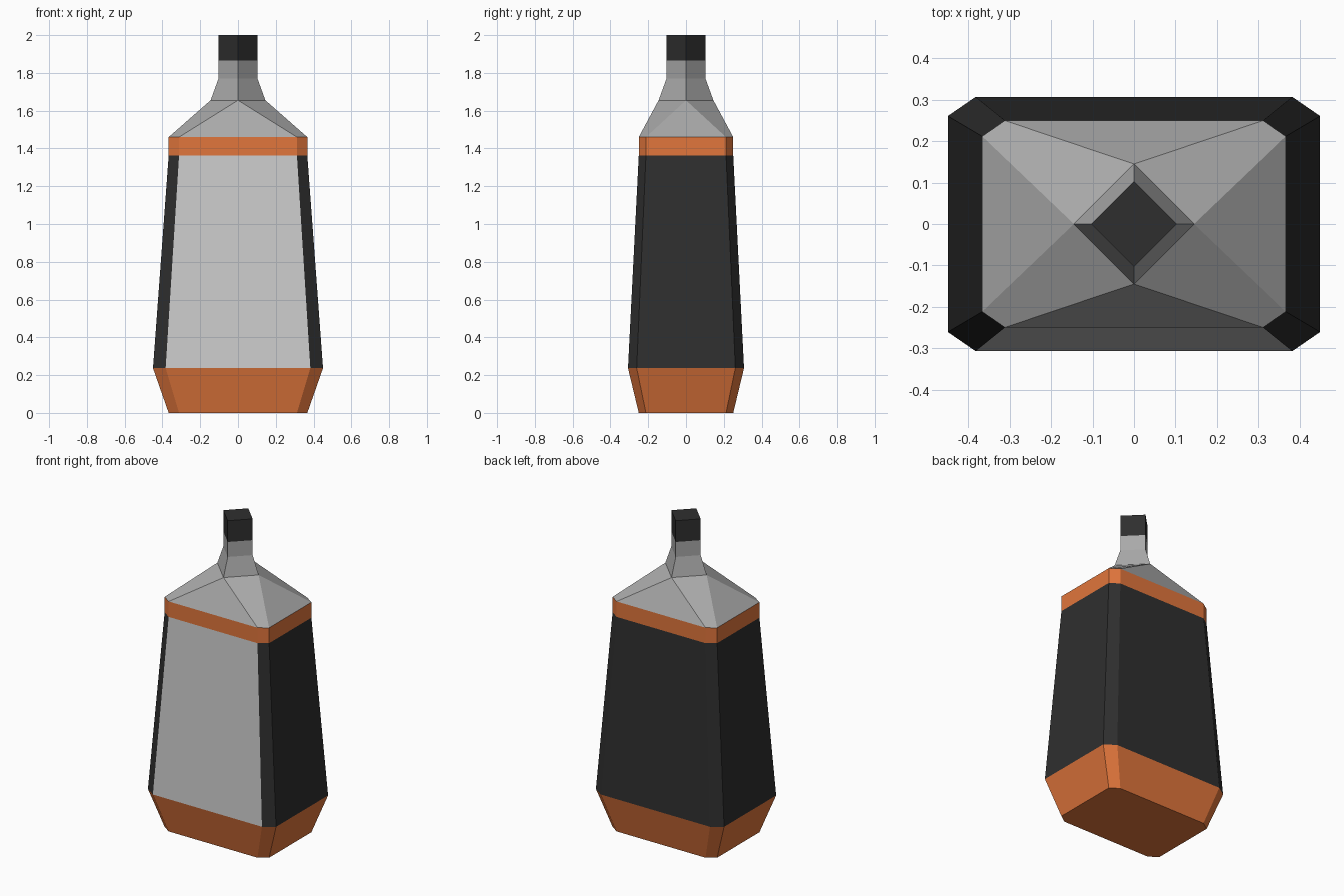
import bpy
import bmesh

if "Cube" in bpy.data.objects:
    bpy.data.objects.remove(bpy.data.objects["Cube"])


def material(name, rgb):
    m = bpy.data.materials.new(name)
    m.diffuse_color = (*rgb, 1)
    m.use_nodes = True
    m.node_tree.nodes["Principled BSDF"].inputs["Base Color"].default_value = m.diffuse_color
    return m


black = material("black", (0.028, 0.028, 0.028))
orange = material("orange", (0.75, 0.18, 0.045))
grey = material("grey", (0.4, 0.4, 0.4))


def chamfered(X, Y, x, y, z):
    """Rectangle with cut corners, counterclockwise; side 6 is the front."""
    return [(X, -y, z), (X, y, z), (x, Y, z), (-x, Y, z),
            (-X, y, z), (-X, -y, z), (-x, -Y, z), (x, -Y, z)]


def diamond(r, z):
    """Four-sided ring with doubled points, so it bridges to a chamfered ring."""
    return [p for p in ((r, 0, z), (0, r, z), (-r, 0, z), (0, -r, z)) for _ in range(2)]


def loft(name, rings, mat=None, sides=range(8), bottom=False, top=False):
    bm = bmesh.new()
    rows = [[bm.verts.new(p) for p in ring] for ring in rings]
    for a, b in zip(rows, rows[1:]):
        for i in sides:
            j = (i + 1) % 8
            bm.faces.new((a[i], a[j], b[j], b[i]))
    if bottom:
        bm.faces.new(rows[0][::-1])
    if top:
        bm.faces.new(rows[-1])
    bmesh.ops.remove_doubles(bm, verts=bm.verts, dist=1e-4)
    bmesh.ops.delete(bm, geom=[v for v in bm.verts if not v.link_faces], context='VERTS')
    me = bpy.data.meshes.new(name)
    bm.to_mesh(me)
    bm.free()
    if mat:
        me.materials.append(mat)
    ob = bpy.data.objects.new(name, me)
    bpy.context.collection.objects.link(ob)


# Cross-sections from the foot to the shoulder
foot = chamfered(0.367, 0.25, 0.312, 0.212, 0)
belly = chamfered(0.45, 0.307, 0.383, 0.261, 0.237)
chest = chamfered(0.367, 0.25, 0.312, 0.212, 1.362)
collar = chamfered(0.367, 0.25, 0.312, 0.212, 1.46)

# Bottle body, with the label filling its front side
loft("base", [foot, belly], orange, bottom=True)
loft("body", [belly, chest], black, sides=[0, 1, 2, 3, 4, 5, 7])
loft("label", [belly, chest], sides=[6])
loft("band", [chest, collar], orange)

# Shoulder, neck and cap
loft("shoulder_and_neck", [collar, diamond(0.145, 1.655), diamond(0.103, 1.77),
                           diamond(0.103, 1.865)], grey)
loft("cap", [diamond(0.103, 1.865), diamond(0.103, 2.0)], black, top=True)
